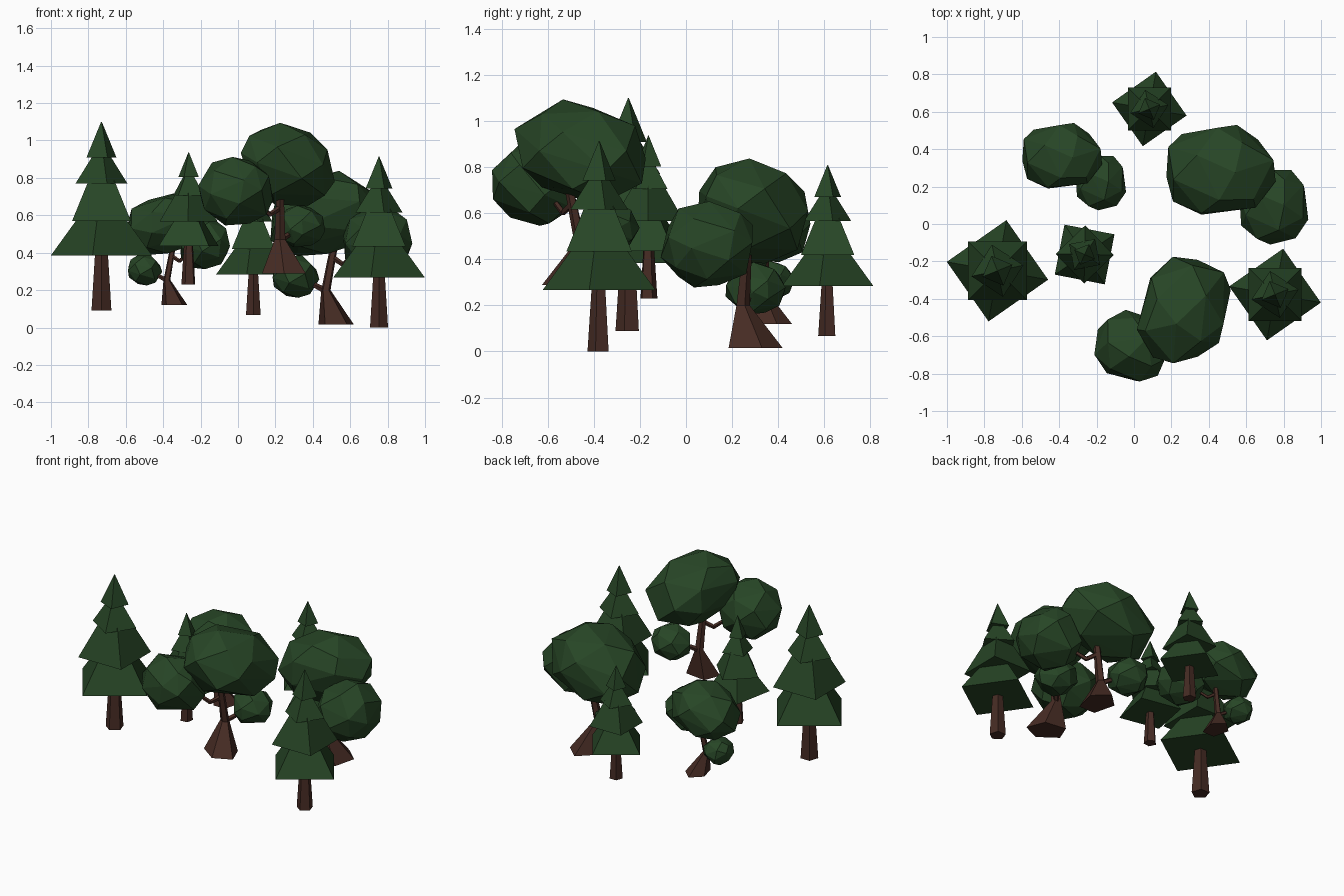
import bpy, bmesh, math, random
from mathutils import Matrix, Vector

if "Cube" in bpy.data.objects:
    bpy.data.objects.remove(bpy.data.objects["Cube"])


def material(name, color):
    m = bpy.data.materials.new(name)
    m.diffuse_color = color
    m.use_nodes = True
    m.node_tree.nodes["Principled BSDF"].inputs["Base Color"].default_value = m.diffuse_color
    return m


GREEN = material("leaf_green", (0.020, 0.060, 0.019, 1))
BROWN = material("bark_brown", (0.060, 0.024, 0.017, 1))


def finish(name, bm, mat, world):
    bmesh.ops.recalc_face_normals(bm, faces=bm.faces)
    me = bpy.data.meshes.new(name)
    bm.to_mesh(me)
    bm.free()
    me.materials.append(mat)
    ob = bpy.data.objects.new(name, me)
    ob.matrix_world = world
    bpy.context.collection.objects.link(ob)


def rings(name, stations, sides, angle, mat, world):
    """Loft horizontal rings; a station is (x, y, z, rx, ry)."""
    bm = bmesh.new()
    loops = []
    for x, y, z, rx, ry in stations:
        ang = [math.radians(angle) + math.tau * i / sides for i in range(sides)]
        loops.append([bm.verts.new((x + rx * math.cos(a), y + ry * math.sin(a), z)) for a in ang])
    for lo, hi in zip(loops, loops[1:]):
        for i in range(sides):
            j = (i + 1) % sides
            bm.faces.new((lo[i], lo[j], hi[j], hi[i]))
    bm.faces.new(loops[0][::-1])
    bm.faces.new(loops[-1])
    finish(name, bm, mat, world)


def branch(name, a, b, r1, r2, world):
    a, b = Vector(a), Vector(b)
    d = b - a
    m = Matrix.Translation((a + b) / 2) @ d.to_track_quat('Z', 'Y').to_matrix().to_4x4()
    bm = bmesh.new()
    bmesh.ops.create_cone(bm, cap_ends=True, segments=5, radius1=r1, radius2=r2,
                          depth=d.length, matrix=m)
    finish(name, bm, BROWN, world)


def blob(name, centre, half, seed, tilt, world):
    """Faceted leaf clump: hull of jittered sphere points fitted to a box."""
    rnd = random.Random(seed)
    n = 24
    pts = []
    for i in range(n):
        z = 1 - (2 * i + 1) / n
        a = i * 2.39996 + rnd.uniform(-.25, .25)
        r = math.sqrt(1 - z * z)
        p = Vector((r * math.cos(a), r * math.sin(a), z))
        p.z -= tilt * (-.9 * p.x + .42 * p.y)
        pts.append(p)
    bm = bmesh.new()
    lo = [min(p[k] for p in pts) for k in range(3)]
    hi = [max(p[k] for p in pts) for k in range(3)]
    for p in pts:
        bm.verts.new([centre[k] + half[k] * (2 * (p[k] - lo[k]) / (hi[k] - lo[k]) - 1)
                      for k in range(3)])
    bmesh.ops.convex_hull(bm, input=bm.verts)
    finish(name, bm, GREEN, world)


def placed(pos, scale, turn):
    return (Matrix.Translation(pos) @ Matrix.Rotation(math.radians(turn), 4, 'Z')
            @ Matrix.Scale(scale, 4))


# Pines: tapered trunk and four stacked square tiers
# tier: bottom z, top z, bottom radius, top radius, corner angle
TIERS = [(.295, .52, .275, .11, -10), (.48, .70, .222, .095, 45),
         (.68, .84, .142, .04, 12), (.82, 1.01, .086, .002, 22)]


def pine(label, pos, scale, turn):
    w = placed(pos, scale, turn)
    rings(f"{label}_trunk", [(0, 0, 0, .056, .056), (0, 0, .4, .03, .03)], 5, -90, BROWN, w)
    for i, (z0, z1, r0, r1, a) in enumerate(TIERS):
        rings(f"{label}_tier_{i + 1}", [(0, 0, z0, r0, r0), (0, 0, z1, r1, r1)], 4, a, GREEN, w)


pine("left_pine", (-.73, -.25, .09), 1.0, 0)
pine("right_pine", (.754, -.377, 0), .905, 0)
pine("back_pine", (.082, .615, .067), .735, 0)
pine("middle_pine", (-.264, -.163, .23), .70, 44)


# Leafy trees: flared bent trunk, two branches, three leaf clumps
def leafy(label, pos, scale, turn):
    w = placed(pos, scale, turn)
    rings(f"{label}_trunk", [(0, 0, 0, .10, .13), (-.055, -.045, .185, .026, .032),
                             (-.01, -.025, .43, .021, .021), (-.03, -.01, .55, .015, .015)],
          5, 18, BROWN, w)
    branch(f"{label}_low_branch", (-.055, -.045, .18), (-.17, 0, .24), .018, .012, w)
    branch(f"{label}_high_branch", (-.02, -.03, .36), (.04, -.07, .32), .016, .013, w)
    branch(f"{label}_high_branch_tip", (.035, -.065, .32), (.15, -.15, .42), .014, .01, w)
    blob(f"{label}_large_leaves", (-.06, 0, .595), (.292, .24, .228), 3, .2, w)
    blob(f"{label}_medium_leaves", (.222, -.2, .45), (.185, .2, .187), 5, .05, w)
    blob(f"{label}_small_leaves", (-.215, .012, .258), (.125, .13, .114), 8, 0, w)


leafy("right_tree", (.525, .29, .015), 1.0, 0)
leafy("left_tree", (-.34, .365, .12), .73, 0)
leafy("front_tree", (.245, -.525, .288), .98, -112)
